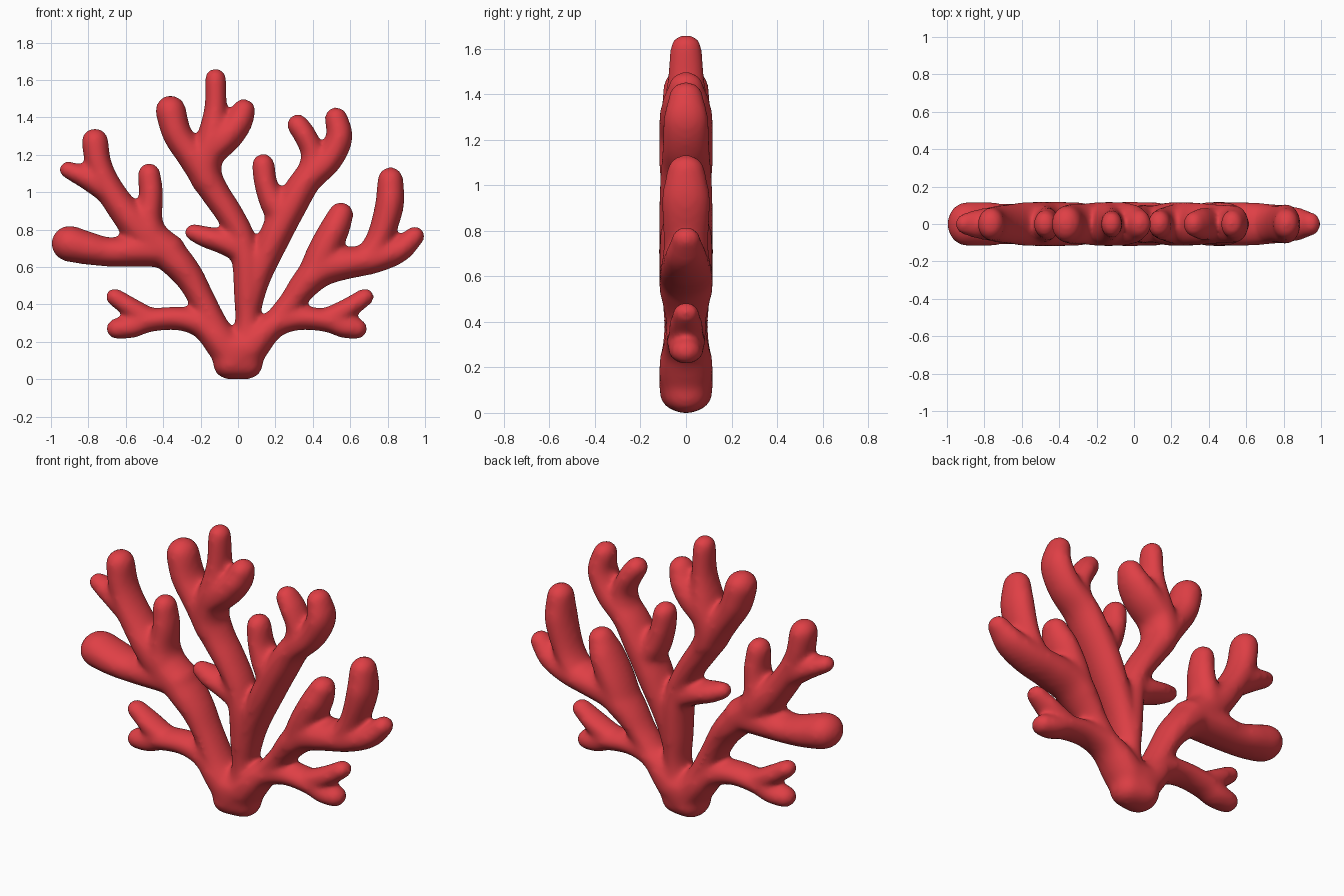
import bpy, bmesh, math
from mathutils import Vector

SIDES = 16
bm = bmesh.new()


def catmull(a, b, c, d, t):
    return 0.5 * (2 * b + (c - a) * t + (2 * a - 5 * b + 4 * c - d) * t * t
                  + (3 * b - a - 3 * c + d) * t ** 3)


def branch(*pts):
    """Round-ended tapered tube through (x, z, radius) points, deeper in y than wide."""
    p = [Vector(q) for q in pts]
    p = [2 * p[0] - p[1]] + p + [2 * p[-1] - p[-2]]
    path = [catmull(*p[i:i + 4], k / 6) for i in range(len(p) - 3) for k in range(6)] + [p[-2]]
    rings = []
    n = len(path)
    for i, q in enumerate(path):
        d = (path[min(i + 1, n - 1)] - path[max(i - 1, 0)]).xy.normalized()
        caps = [(0.0, 1.0)]
        if i == 0:
            caps = [(-math.cos(a), math.sin(a)) for a in (0.15, 0.5, 0.85, 1.2)] + caps
        if i == n - 1:
            caps = caps + [(math.cos(a), math.sin(a)) for a in (1.2, 0.85, 0.5, 0.15)]
        r = q.z + 0.006
        # Depth eases off towards the tip
        tip = min((n - 1 - i) / 5, 1)
        ry = max(min((1.2 + 0.2 * tip) * r, 0.121), r)
        for along, s in caps:
            ring = []
            for k in range(SIDES):
                a = math.tau * k / SIDES
                u, v = r * s * math.cos(a), ry * s * math.sin(a)
                ring.append(bm.verts.new((q.x + d.x * r * along + d.y * u, v,
                                          q.y + d.y * r * along - d.x * u)))
            rings.append(ring)
    for a, b in zip(rings, rings[1:]):
        for k in range(SIDES):
            m = (k + 1) % SIDES
            bm.faces.new((a[k], a[m], b[m], b[k]))
    bm.faces.new(rings[0][::-1])
    bm.faces.new(rings[-1])


# Base stump
branch((-.05, .082, .078), (.05, .082, .078))
branch((-.045, .125, .085), (.05, .125, .085))
branch((-.04, .16, .09), (.06, .16, .09))

# Central stem, its three top tips and side twig
branch((.03, .15, .07), (.05, .3, .06), (.05, .45, .067), (.045, .62, .07), (.02, .76, .065), (-.05, .89, .068),
       (-.13, 1.01, .073), (-.18, 1.12, .085), (-.14, 1.28, .078), (-.12, 1.45, .055), (-.12, 1.606, .053))
branch((-.18, 1.1, .08), (-.25, 1.2, .075), (-.325, 1.31, .073), (-.36, 1.435, .078))
branch((-.15, 1.22, .08), (-.06, 1.3, .08), (0, 1.37, .07), (.03, 1.435, .06))
branch((.03, .68, .06), (-.07, .73, .06), (-.17, .76, .053), (-.24, .785, .042))

# Right-of-centre stem
branch((.05, .3, .05), (.1, .53, .065), (.2, .77, .08), (.29, .94, .08), (.37, 1.07, .075),
       (.48, 1.17, .07), (.542, 1.29, .066), (.525, 1.393, .058))
branch((.38, 1.08, .067), (.4, 1.2, .057), (.36, 1.3, .056), (.32, 1.36, .054))
branch((.24, .86, .07), (.19, .94, .067), (.15, 1.04, .057), (.135, 1.145, .057))

# Large left limb
branch((-.035, .15, .08), (-.115, .27, .068), (-.195, .43, .065), (-.27, .56, .075), (-.38, .68, .09), (-.5, .78, .095),
       (-.6, .89, .078), (-.69, 1.02, .07), (-.745, 1.15, .064), (-.765, 1.27, .068))
branch((-.37, .69, .085), (-.52, .69, .083), (-.68, .68, .073), (-.8, .7, .083), (-.9, .725, .093))
branch((-.47, .77, .085), (-.48, .86, .07), (-.465, .98, .06), (-.475, 1.095, .057))
branch((-.67, .99, .065), (-.77, 1.055, .06), (-.85, 1.095, .05), (-.91, 1.12, .042))

# Large right limb
branch((.06, .16, .08), (.165, .27, .062), (.275, .4, .06), (.36, .51, .075), (.45, .59, .088), (.58, .62, .08),
       (.73, .645, .073), (.86, .69, .062), (.945, .765, .049))
branch((.39, .54, .075), (.455, .68, .08), (.515, .8, .075), (.55, .88, .063))
branch((.7, .65, .07), (.76, .76, .066), (.81, .93, .072), (.815, 1.065, .065))

# Low forked twigs, one each side
for s in (-1, 1):
    branch((s * .06, .16, .09), (s * .18, .285, .07), (s * .32, .325, .058), (s * .48, .312, .056),
           (s * .56, .28, .053), (s * (.648 if s < 0 else .635), .27, .052))
    e = .02 if s > 0 else 0
    branch((s * .46, .32, .05), (s * (.56 + e), .375, .05), (s * (.66 + e), .44, .044))

bmesh.ops.recalc_face_normals(bm, faces=bm.faces)
mesh = bpy.data.meshes.new("coral_branches")
bm.to_mesh(mesh)
bm.free()
coral = bpy.data.objects.new("coral_branches", mesh)
bpy.context.collection.objects.link(coral)

# Coral red
red = bpy.data.materials.new("coral_red")
red.diffuse_color = (0.74, 0.05, 0.06, 1)
mesh.materials.append(red)

# Fuse the branches and soften the joints
fuse = coral.modifiers.new("fuse", 'REMESH')
fuse.mode = 'VOXEL'
fuse.voxel_size = 0.014
fuse.use_smooth_shade = True
soften = coral.modifiers.new("soften", 'SMOOTH')
soften.factor = 0.5
soften.iterations = 20
